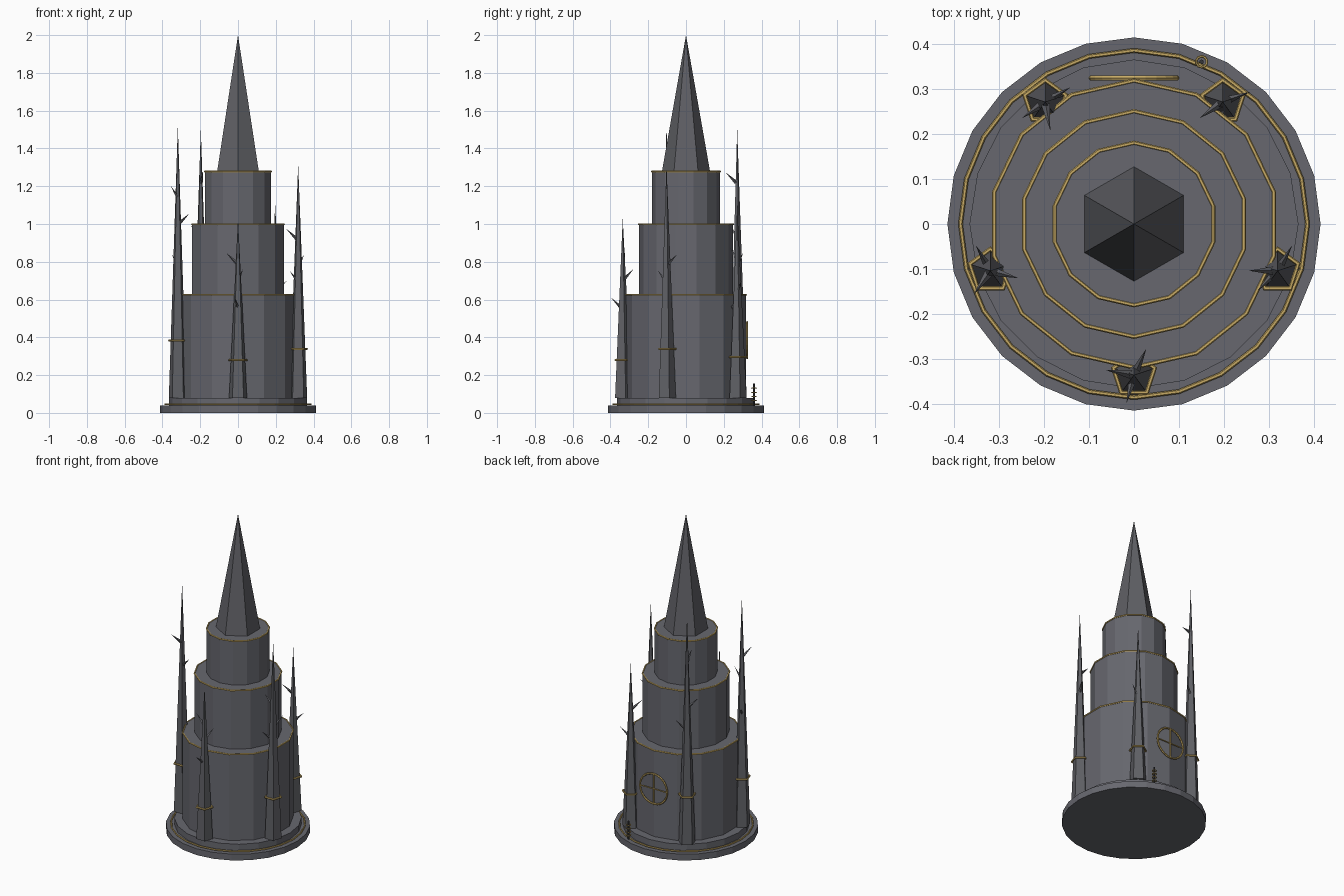
import bpy
from math import sin, cos, pi, radians
from mathutils import Vector

cube = bpy.data.objects.get("Cube")
if cube:
    bpy.data.objects.remove(cube, do_unlink=True)


def material(name, rgb):
    m = bpy.data.materials.new(name)
    m.use_nodes = True
    m.diffuse_color = (*rgb, 1)
    m.node_tree.nodes["Principled BSDF"].inputs["Base Color"].default_value = (*rgb, 1)
    return m


STONE = material("grey stone", (0.135, 0.137, 0.158))
SLATE = material("dark slate", (0.115, 0.117, 0.13))
GOLD = material("antique gold", (0.58, 0.41, 0.13))
IRON = material("black iron", (0.035, 0.035, 0.04))


def finish(name, mat):
    ob = bpy.context.object
    ob.name = name
    ob.data.materials.append(mat)
    return ob


def prism(name, sides, r, z0, z1, mat, x=0, y=0, tip=0.0):
    """Upright column or cone with a corner pointing to +y."""
    bpy.ops.mesh.primitive_cone_add(vertices=sides, radius1=r, radius2=tip,
                                    depth=z1 - z0, location=(x, y, (z0 + z1) / 2))
    return finish(name, mat)


def column(name, sides, r, z0, z1, mat, x=0, y=0):
    return prism(name, sides, r, z0, z1, mat, x, y, tip=r)


def ring(name, r, tube, at, sides=28, mat=GOLD, rot=(0, 0, pi / 2)):
    bpy.ops.mesh.primitive_torus_add(major_radius=r, minor_radius=tube, location=at,
                                     major_segments=sides, minor_segments=6, rotation=rot)
    return finish(name, mat)


def spike(name, start, end, r0, r1, mat, sides=4):
    """Cone or bar running from start to end."""
    a, b = Vector(start), Vector(end)
    bpy.ops.mesh.primitive_cone_add(vertices=sides, radius1=r0, radius2=r1,
                                    depth=(b - a).length, location=(a + b) / 2,
                                    rotation=(b - a).to_track_quat('Z', 'Y').to_euler())
    return finish(name, mat)


# Stepped plinth with an inlaid gold ring
column("base_slab", 24, 0.414, 0, 0.04, STONE)
column("base_step", 20, 0.365, 0.04, 0.08, STONE)
ring("base_ring", 0.385, 0.005, (0, 0, 0.045), 24)

# Three stacked tiers, each with a gold rim
z = 0.08
for name, r, top in (("lower", 0.318, 0.627), ("middle", 0.25, 1.0), ("upper", 0.18, 1.28)):
    column(name + "_tier", 14, r, z, top, STONE)
    ring(name + "_rim", r, 0.005, (0, 0, top - 0.002), 14)
    z = top

# Main spire
prism("main_spire", 6, 0.127, 1.28, 2.0, SLATE)

# Five side spires: position angle, top height, thorns as (direction, height share)
spires = (
    ("front", 270, 1.03, ((255, 0.50), (65, 0.66), (170, 0.75))),
    ("front_left", 342, 1.315, ((180, 0.68), (225, 0.50), (60, 0.57))),
    ("back_left", 54, 1.105, ((215, 0.72), (20, 0.55), (260, 0.45))),
    ("back_right", 126, 1.505, ((280, 0.80), (215, 0.60), (30, 0.50))),
    ("front_right", 198, 1.52, ((345, 0.64), (120, 0.49), (235, 0.74))),
)
for name, angle, top, thorns in spires:
    a = radians(angle)
    x, y, height = 0.335 * cos(a), 0.335 * sin(a), top - 0.08
    prism(name + "_spire", 5, 0.05, 0.08, top, SLATE, x, y)
    ring(name + "_collar", 0.048, 0.006, (x, y, 0.08 + 0.21 * height), 5)
    for i, (turn, share) in enumerate(thorns):
        d = Vector((cos(radians(turn)), sin(radians(turn)), 0))
        root = Vector((x, y, 0.08 + share * height)) + d * 0.006
        spike(f"{name}_thorn_{i + 1}", root, root + d * 0.058 + Vector((0, 0, 0.055)),
              0.010, 0, SLATE)

# Round wheel ornament on the back wall
centre = Vector((0, 0.324, 0.385))
ring("wheel_ornament", 0.095, 0.006, centre, 24, rot=(pi / 2, 0, 0))
for name, arm in (("wheel_bar_across", Vector((0.095, 0, 0))),
                  ("wheel_bar_upright", Vector((0, 0, 0.095)))):
    spike(name, centre - arm, centre + arm, 0.004, 0.004, GOLD, 6)

# Small ringed post standing on the plinth
column("post", 6, 0.005, 0.04, 0.155, IRON, 0.15, 0.36)
for i in range(4):
    ring(f"post_ring_{i + 1}", 0.012, 0.003, (0.15, 0.36, 0.065 + i * 0.022), 10)
